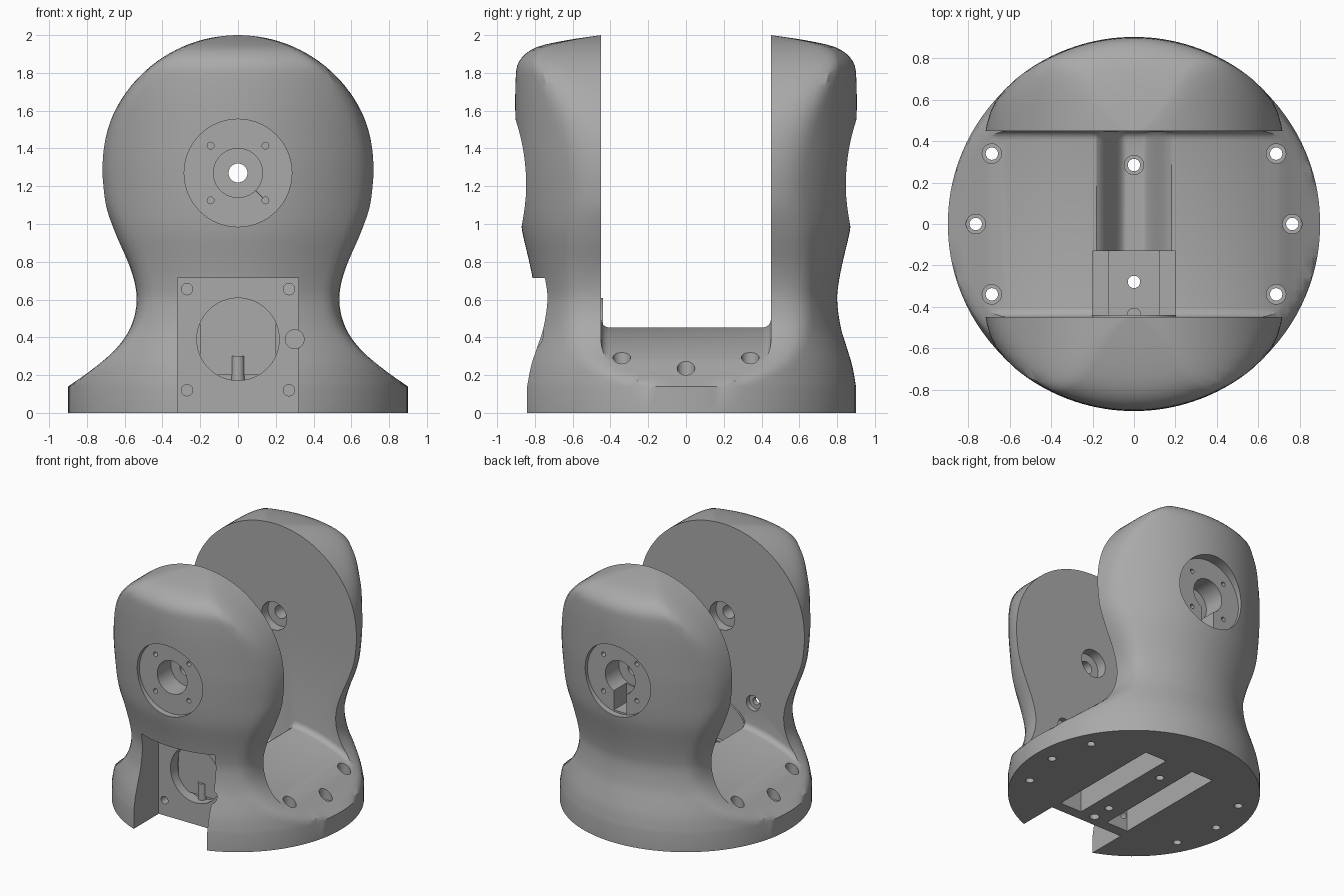
import bpy, bmesh, math
from mathutils import Matrix, Vector

cube = bpy.data.objects.get("Cube")
if cube:
    bpy.data.objects.remove(cube)

GAP = 0.45       # half distance between the two arms
HUB_Z = 1.27     # height of the pivot axis
HEAD_R = 0.73    # radius of the arm heads

grey = bpy.data.materials.new("plain grey")
grey.use_nodes = True
grey.diffuse_color = (0.4, 0.4, 0.4, 1)
grey.node_tree.nodes["Principled BSDF"].inputs["Base Color"].default_value = (0.4, 0.4, 0.4, 1)


def curve(pts, z):
    """Smooth interpolation through (z, value) points."""
    z = min(max(z, pts[0][0]), pts[-1][0])
    i = next(j for j in range(len(pts) - 1) if z <= pts[j + 1][0])

    def slope(j):
        p, q = pts[max(j - 1, 0)], pts[min(j + 1, len(pts) - 1)]
        return (q[1] - p[1]) / (q[0] - p[0])
    (z0, a), (z1, b) = pts[i], pts[i + 1]
    h = z1 - z0
    t = (z - z0) / h
    return (a * (1 + 2 * t) * (1 - t) ** 2 + b * t * t * (3 - 2 * t)
            + h * slope(i) * t * (1 - t) ** 2 + h * slope(i + 1) * t * t * (t - 1))


WIDTH = [(.14, .9), (.22, .785), (.33, .655), (.45, .57), (.6, .537), (.75, .565),
         (.95, .652), (1.1, .71), (1.27, .732), (1.3, .732)]
DEPTH = [(.14, .9), (.25, .88), (.35, .85), (.45, .82), (.6, .8), (.7, .81), (.8, .83),
         (.98, .87), (1.2, .89), (1.4, .9), (1.8, .9), (1.88, .87), (1.94, .78),
         (1.975, .62), (2, .45)]


def half_width(z):
    if z < HUB_Z:
        return curve(WIDTH, z)
    return max(math.sqrt(max(HEAD_R ** 2 - (z - HUB_Z) ** 2, 0)), 0.015)


def section(bm, z, n=112):
    """Round section trimmed by flat sides, with a soft corner."""
    w, r = half_width(z), curve(DEPTH, z)
    k = 0.004 + 0.11 * min(max((z - 0.2) / 0.3, 0), 1)
    ring = []
    for i in range(n):
        t = math.tau * i / n
        d = Vector((w * math.cos(t), r * math.sin(t))).normalized()
        side = w / max(abs(d.x), 1e-6)
        h = max(k - abs(side - r), 0) / k
        d *= min(side, r) - h * h * k / 4
        ring.append(bm.verts.new((d.x, d.y, z)))
    return ring


def loft(bm, rings):
    for a, b in zip(rings, rings[1:]):
        for i in range(len(a)):
            j = (i + 1) % len(a)
            bm.faces.new((a[i], a[j], b[j], b[i]))
    bm.faces.new(rings[0][::-1])
    bm.faces.new(rings[-1])
    bmesh.ops.recalc_face_normals(bm, faces=bm.faces)


def make_object(name, bm):
    me = bpy.data.meshes.new(name)
    bm.to_mesh(me)
    bm.free()
    ob = bpy.data.objects.new(name, me)
    bpy.context.collection.objects.link(ob)
    return ob


def box(bm, x0, x1, y0, y1, z0, z1):
    mid = Matrix.Translation(((x0 + x1) / 2, (y0 + y1) / 2, (z0 + z1) / 2))
    bmesh.ops.create_cube(bm, size=1, matrix=mid @ Matrix.Diagonal((x1 - x0, y1 - y0, z1 - z0, 1)))


def drill(bm, axis, u, v, r, start, end, n=40):
    """Cylinder along y at (x, z) or along z at (x, y)."""
    mid = (start + end) / 2
    if axis == "y":
        m = Matrix.Translation((u, mid, v)) @ Matrix.Rotation(math.pi / 2, 4, "X")
    else:
        m = Matrix.Translation((u, v, mid))
    bmesh.ops.create_cone(bm, cap_ends=True, segments=n, radius1=r, radius2=r,
                          depth=abs(end - start), matrix=m)


# Body: base disc, neck and head in one loft
bm = bmesh.new()
levels = [0] + [.14 + 1.13 * i / 40 for i in range(41)]
levels += [HUB_Z + HEAD_R * math.sin(math.pi / 2 * i / 30) for i in range(1, 31)]
loft(bm, [section(bm, z) for z in levels])
body = make_object("forked_pivot_bracket", bm)
body.data.materials.append(grey)
bpy.context.view_layer.objects.active = body
body.select_set(True)


def cut(bm):
    tool = make_object("cutter", bm)
    tool.hide_render = True
    mod = body.modifiers.new("cut", "BOOLEAN")
    mod.operation, mod.solver, mod.object = "DIFFERENCE", "EXACT", tool
    bpy.ops.object.modifier_apply(modifier=mod.name)
    bpy.data.objects.remove(tool)


# Gap between the arms: domed floor with a central trough, filleted at the walls
def floor_z(x):
    x = abs(x)
    u = min(max((0.19 - x) / 0.15, 0), 1)
    return 0.46 - 0.41 * x ** 2.4 - 0.2 * u * u * (3 - 2 * u)


bm = bmesh.new()
xs = [s / 40 * (0.35 + 0.65 * (s / 40) ** 2) for s in range(-40, 41)]
rings = []
F = 0.045
arc = [math.radians(a) for a in (0, 22.5, 45, 67.5, 90)]
stations = [(-GAP + F - F * math.cos(a), F - F * math.sin(a)) for a in arc]
stations += [(-y, lift) for y, lift in reversed(stations)]
for y, lift in stations:
    ring = [bm.verts.new((x, y, floor_z(x) + lift)) for x in xs]
    ring += [bm.verts.new((x, y, 2.3)) for x in (1, -1)]
    rings.append(ring)
loft(bm, rings)
cut(bm)

# Front notch, round hub recesses on both arms, mounting holes in the floor
bm = bmesh.new()
box(bm, -.32, .32, -1.1, -.53, -.1, .715)
for s in (1, -1):
    drill(bm, "y", 0, HUB_Z, .285, s * .82, s * 1.1, 64)
    for x, y in ((.765, 0), (.687, .34), (.687, -.34)):
        drill(bm, "z", s * x, y, .03, -.1, 1, 24)
drill(bm, "z", 0, .285, .03, -.1, .4, 24)
cut(bm)

# Counterbores, motor pocket and hub bores
bm = bmesh.new()
box(bm, -.2, .2, -.455, -.13, .2, .6)
for s in (1, -1):
    drill(bm, "y", 0, HUB_Z, .13, s * .65, s * .9, 48)
    drill(bm, "y", 0, HUB_Z, .11, s * .4, s * .53, 48)
    for x, y in ((.765, 0), (.687, .34), (.687, -.34)):
        drill(bm, "z", s * x, y, .047, floor_z(x) - .07, .6, 24)
    for dx in (-.145, .145):
        for dz in (-.145, .145):
            drill(bm, "y", dx, HUB_Z + dz, .018, s * .7, s * .9, 16)
drill(bm, "z", 0, .285, .047, .21, .5, 24)
cut(bm)

# Pivot bore, round motor opening, cable hole, underside channels
bm = bmesh.new()
drill(bm, "y", 0, HUB_Z, .05, -1, 1, 32)
drill(bm, "y", 0, .39, .218, -.6, -.44, 64)
drill(bm, "y", .3, .39, .05, -1, -.52, 32)
for s in (1, -1):
    box(bm, min(s * .12, s * .31), max(s * .12, s * .31), -.445, .5, -.1, .35)
cut(bm)

# Motor screw holes, pocket drains and the cable slot behind the rear hub
bm = bmesh.new()
for x in (-.27, .27):
    for z in (.12, .655):
        drill(bm, "y", x, z, .03, -.6, -.4, 24)
drill(bm, "z", 0, -.28, .03, -.1, .3, 24)
drill(bm, "z", 0, -.44, .035, -.1, .3, 24)
box(bm, -.055, .055, .66, .86, 1.0, 1.2)
cut(bm)
bm = bmesh.new()
for x in (-.27, .27):
    drill(bm, "y", x, .655, .06, -.49, -.4, 24)
cut(bm)

bpy.ops.object.shade_smooth_by_angle(angle=math.radians(28))
